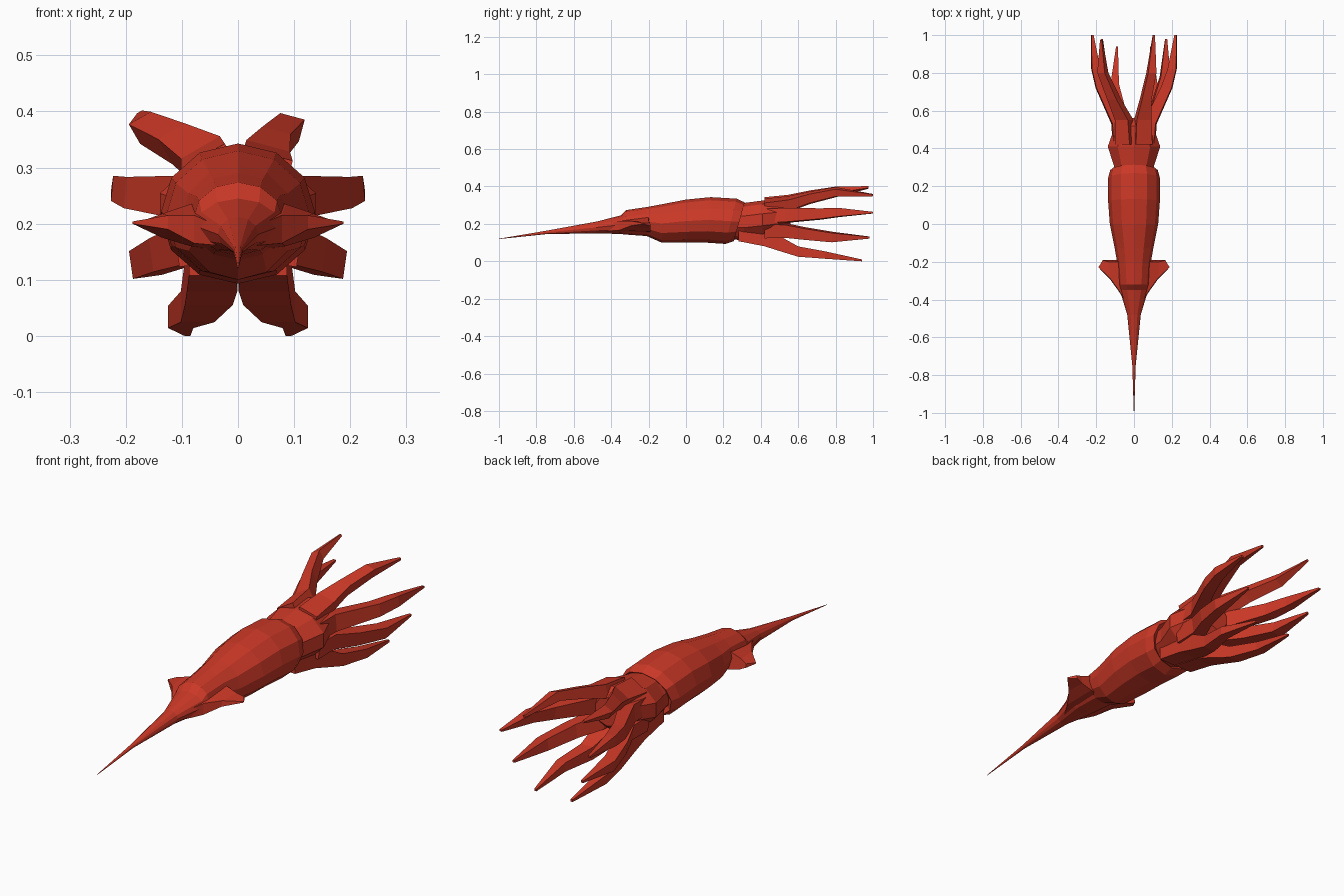
import bpy, bmesh, math

red = bpy.data.materials.new("red_skin")
red.diffuse_color = (0.6, 0.04, 0.02, 1)


def loft(name, rings):
    """Skin a list of equal-sized point rings and cap both ends."""
    bm = bmesh.new()
    loops = [[bm.verts.new(p) for p in r] for r in rings]
    n = len(loops[0])
    for a, b in zip(loops, loops[1:]):
        for i in range(n):
            j = (i + 1) % n
            bm.faces.new((a[i], a[j], b[j], b[i]))
    bm.faces.new(loops[0])
    bm.faces.new(loops[-1])
    bmesh.ops.recalc_face_normals(bm, faces=bm.faces)
    me = bpy.data.meshes.new(name)
    bm.to_mesh(me)
    bm.free()
    me.materials.append(red)
    ob = bpy.data.objects.new(name, me)
    bpy.context.collection.objects.link(ob)
    return ob


def oval(y, w, lo, hi, lean=0.0, n=12):
    """Upright oval ring; lean shears the ring so its top sits further back."""
    mid, h = (lo + hi) / 2, (hi - lo) / 2
    pts = []
    for i in range(n):
        a = 2 * math.pi * i / n
        x, z = w * math.sin(a), h * math.cos(a)
        pts.append((x, y + lean * z, mid + z))
    return pts


def arm(name, stations, roll):
    """Four-sided tapering arm; stations are y, x, z, width, thickness."""
    c, s = math.cos(math.radians(roll)), math.sin(math.radians(roll))
    rings = []
    for y, x, z, w, h in stations:
        box = ((-w, -h), (w, -h), (w, h), (-w, h))
        rings.append([(x + (u * c - v * s) / 2, y, z + (u * s + v * c) / 2)
                      for u, v in box])
    return loft(name, rings)


def mirrored(stations):
    return [(y, -x, z, w, h) for y, x, z, w, h in stations]


# Mantle with long pointed tail, rim turned inwards around the head
loft("mantle", [oval(*r) for r in (
    (-1.0, 0.001, 0.119, 0.121),
    (-0.75, 0.009, 0.145, 0.163),
    (-0.48, 0.036, 0.15, 0.212),
    (-0.35, 0.075, 0.146, 0.245),
    (-0.32, 0.08, 0.143, 0.274),
    (-0.21, 0.088, 0.135, 0.29),
    (-0.13, 0.102, 0.10, 0.305),
    (0.0, 0.128, 0.10, 0.33),
    (0.12, 0.137, 0.10, 0.343, 0.1),
    (0.24, 0.138, 0.093, 0.335, 0.25),
    (0.285, 0.126, 0.108, 0.315, 0.28),
    (0.26, 0.09, 0.13, 0.29, 0.28))])

# Pair of triangular fins
for side, label in ((1, "right"), (-1, "left")):
    fin = [[(0.02, -0.46, 0.16), (0.02, -0.46, 0.19), (0.02, -0.2, 0.25), (0.02, -0.19, 0.15)],
           [(0.078, -0.36, 0.165), (0.078, -0.355, 0.215), (0.085, -0.2, 0.235), (0.085, -0.19, 0.16)],
           [(0.125, -0.295, 0.19), (0.125, -0.29, 0.215), (0.135, -0.2, 0.218), (0.135, -0.19, 0.175)],
           [(0.188, -0.23, 0.2), (0.188, -0.228, 0.204), (0.165, -0.192, 0.207), (0.165, -0.19, 0.19)]]
    loft(label + "_fin", [[(side * x, y, z) for x, y, z in r] for r in fin])

# Head
loft("head", [oval(*r, n=10) for r in (
    (0.24, 0.1, 0.12, 0.305),
    (0.31, 0.112, 0.11, 0.312),
    (0.41, 0.146, 0.12, 0.325),
    (0.52, 0.105, 0.135, 0.335),
    (0.56, 0.06, 0.17, 0.30))])

# Paired arms: middle, low, bottom
middle = [(0.42, 0.075, 0.24, 0.07, 0.075), (0.53, 0.082, 0.245, 0.07, 0.075),
          (0.72, 0.172, 0.253, 0.058, 0.056), (0.82, 0.202, 0.261, 0.045, 0.045),
          (1.0, 0.22, 0.26, 0.012, 0.008)]
low = [(0.42, 0.075, 0.165, 0.07, 0.075), (0.53, 0.075, 0.165, 0.07, 0.07),
       (0.64, 0.125, 0.148, 0.06, 0.06), (0.78, 0.165, 0.13, 0.052, 0.05),
       (0.98, 0.17, 0.127, 0.01, 0.01)]
bottom = [(0.28, 0.045, 0.145, 0.085, 0.075), (0.42, 0.046, 0.118, 0.09, 0.075),
          (0.5, 0.052, 0.095, 0.085, 0.08), (0.6, 0.072, 0.052, 0.06, 0.055),
          (0.74, 0.102, 0.034, 0.045, 0.04), (0.94, 0.09, 0.005, 0.01, 0.01)]
for label, path, roll in (("middle", middle, 5), ("low", low, -8), ("bottom", bottom, 0)):
    arm("right_%s_arm" % label, path, roll)
    arm("left_%s_arm" % label, mirrored(path), -roll)

# Upper arms, posed differently on each side
arm("left_upper_arm", [
    (0.42, -0.045, 0.29, 0.09, 0.07), (0.55, -0.052, 0.31, 0.08, 0.06),
    (0.66, -0.105, 0.342, 0.056, 0.052), (0.8, -0.165, 0.371, 0.045, 0.04),
    (0.975, -0.173, 0.395, 0.01, 0.01)], 30)
arm("right_upper_arm", [
    (0.42, 0.045, 0.29, 0.09, 0.07), (0.55, 0.046, 0.31, 0.08, 0.06),
    (0.66, 0.062, 0.342, 0.052, 0.05), (0.8, 0.092, 0.372, 0.045, 0.04),
    (1.0, 0.105, 0.354, 0.01, 0.01)], -15)
